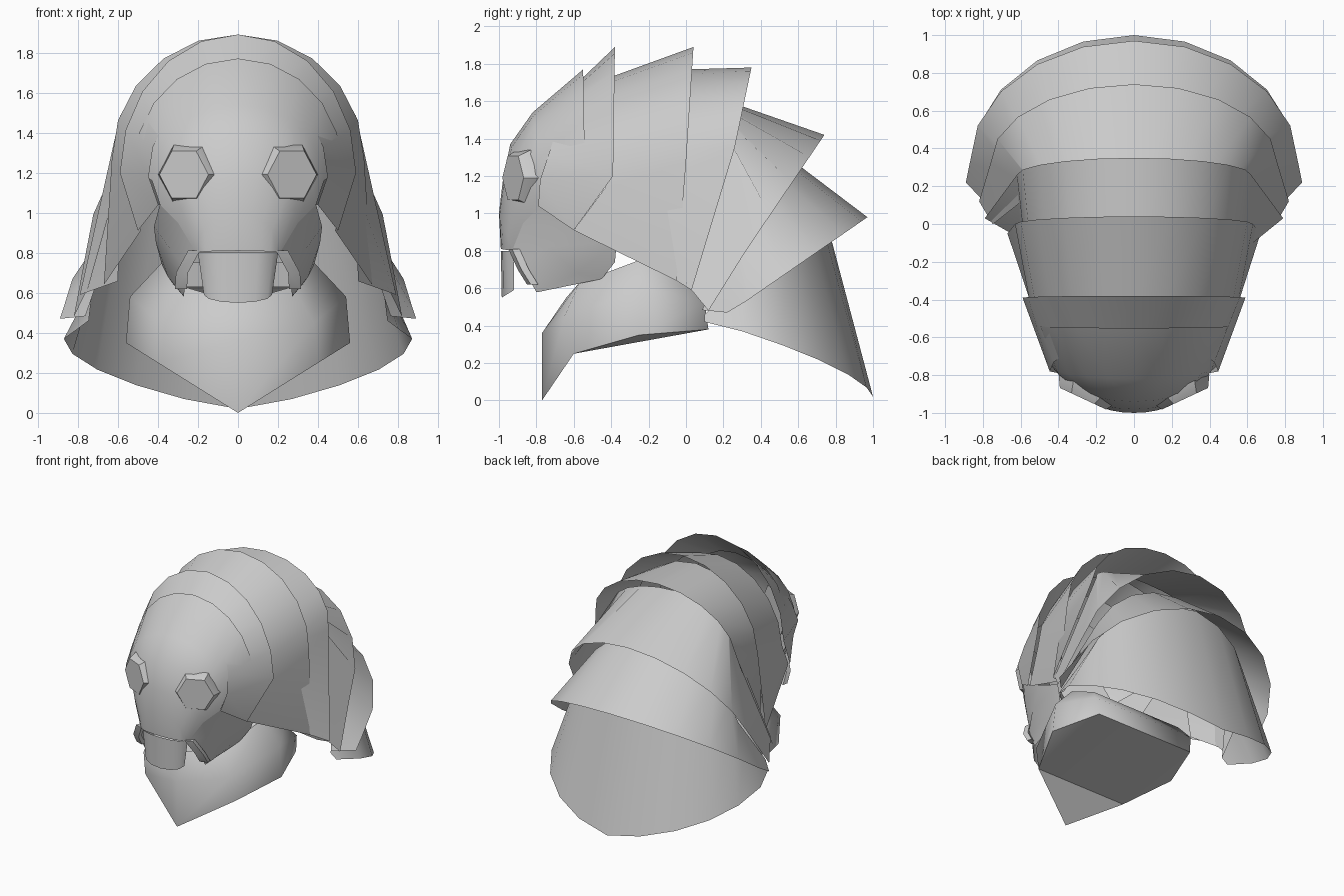
import bpy, bmesh, math
from mathutils import Vector

if "Cube" in bpy.data.objects:
    bpy.data.objects.remove(bpy.data.objects["Cube"])


def arch(top, side, end=None, steps=5, g=1.0):
    """Symmetric elliptical arch from a centre-line (y, z) down to a side point,
    with an optional extra end point below it."""
    half = []
    for i in range(steps + 1):
        a = i / steps * math.pi / 2
        f = 1 - math.cos(a)
        half.append(Vector((side[0] * math.sin(a),
                            top[0] + (side[1] - top[0]) * f,
                            top[1] + (side[2] - top[1]) * f ** g)))
    if end:
        half.append(Vector(end))
    return mirrored(half)


def mirrored(half):
    return [Vector((-p[0], p[1], p[2])) for p in reversed(half[1:])] + [Vector(p) for p in half]


def loft(name, rows, closed=False, caps=False, angle=40):
    bm = bmesh.new()
    vs = [[bm.verts.new(p) for p in r] for r in rows]
    n = len(rows[0])
    for a, b in zip(vs, vs[1:]):
        for i in range(n if closed else n - 1):
            j = (i + 1) % n
            bm.faces.new((a[i], a[j], b[j], b[i]))
    if caps:
        bm.faces.new(vs[0][::-1])
        bm.faces.new(vs[-1])
    bmesh.ops.remove_doubles(bm, verts=bm.verts, dist=0.0005)
    bmesh.ops.recalc_face_normals(bm, faces=bm.faces)
    me = bpy.data.meshes.new(name)
    bm.to_mesh(me)
    bm.free()
    ob = bpy.data.objects.new(name, me)
    bpy.context.collection.objects.link(ob)
    bpy.ops.object.select_all(action='DESELECT')
    ob.select_set(True)
    bpy.context.view_layer.objects.active = ob
    bpy.ops.object.shade_smooth_by_angle(angle=math.radians(angle))
    return ob


def extended(first, last, k=.35):
    """Run a plate further in under the one before it."""
    return [a + (a - b) * k for a, b in zip(first, last)]


# Hood plates: each starts tucked under the previous one and flares out behind.
# front top, rear top, rear side, rear end
plates = [
    ((-.62, 1.66), (-.38, 1.89), (.59, -.39, 1.2), (.5, -.6, .91)),
    ((-.4, 1.73), (.04, 1.89), (.63, 0, 1.27), (.67, -.05, .64)),
    ((0, 1.77), (.35, 1.78), (.62, .26, 1.35), (.79, .03, .59)),
    ((.28, 1.58), (.74, 1.42), (.76, .32, .8), (.82, .12, .48)),
    ((.6, 1.26), (.97, .98), (.87, .32, .53), (.89, .22, .47)),
]
side, end = (.48, -.74, 1.24), (.41, -.79, 1.04)
for i, (front, top, rear_side, rear_end) in enumerate(plates):
    first = arch(front, (side[0] * .93, side[1] - .04, side[2] - .06), (end[0] * .97, end[1], end[2]))
    side, end = rear_side, rear_end
    last = arch(top, side, end)
    loft(f"hood_plate_{i + 1}", [extended(first, last) if i > 1 else first, last])

# Neck guard sweeping down to a low point at the back
first = arch((.78, .85), (.76, .3, .58), (.76, .1, .45))
last = arch((1, .02), (.87, .3, .37), (.8, .1, .42), g=.65)
loft("neck_guard", [extended(first, last), last])

# Mask: nested arches from the crown edge to the mouth
mask = [((-.55, 1.77), (.52, -.54, 1.23)), ((-.82, 1.54), (.43, -.76, 1.16)),
        ((-.94, 1.37), (.39, -.78, 1.04)), ((-.98, 1.17), (.3, -.87, .95)),
        ((-1, 1), (.21, -.93, .8)), ((-.99, .81), (.2, -.93, .8))]
loft("mask", [arch(t, s) for t, s in mask])

# Upper lip plate
loft("lip_plate", [arch((-.99, .8), (.2, -.92, .8), steps=3),
                   arch((-.985, .55), (.17, -.92, .59), steps=3)])

for s, label in ((1, "right"), (-1, "left")):
    # Cheek wall under the hood
    cheek = [[(.21, -.93, .8), (.3, -.87, .95), (.39, -.78, 1.04)],
             [(.26, -.88, .72), (.34, -.74, .82), (.42, -.57, .93)],
             [(.27, -.8, .58), (.35, -.58, .68), (.41, -.37, .85)],
             [(.27, -.79, .58), (.33, -.45, .65), (.38, -.38, .74)]]
    loft("cheek_" + label, [[(s * x, y, z) for x, y, z in r] for r in cheek])

    # Tusk-like strip beside the mouth
    path = [(.22, -.93, .81), (.28, -.88, .7), (.285, -.83, .62)]
    loft("tusk_" + label,
         [[(s * (x + dx), y + dy, z) for dx, dy in ((-.03, -.02), (.03, 0), (.02, .04), (-.03, .02))]
          for x, y, z in path], closed=True, caps=True)

    # Six-sided goggle, turned outward
    t = math.radians(25)
    normal = Vector((s * math.sin(t), -math.cos(t), 0))
    across = Vector((math.cos(t), s * math.sin(t), 0))
    centre = Vector((s * .27, -.925, 1.19))

    def hexagon(r, depth):
        angles = [k * math.pi / 3 for k in range(6)]
        return [centre + normal * depth + across * r * math.cos(a) + Vector((0, 0, r * math.sin(a)))
                for a in angles]

    loft("goggle_" + label, [hexagon(.185, -.13), hexagon(.17, -.06), hexagon(.135, 0)],
         closed=True, caps=True, angle=20)

# Jaw: pointed hexagonal base, narrowing to the top
base = [(0, -.77, 0), (.4, -.6, .25), (.56, -.25, .35), (.43, .12, .38)]
jaw = [base,
       [(0, -.77, .36), (.38, -.65, .45), (.54, -.24, .58), (.45, .1, .52)],
       [(0, -.64, .55), (.27, -.57, .63), (.38, -.25, .75), (.4, .02, .62)]]
loft("jaw_wall", [mirrored(r) for r in jaw], closed=True, angle=75)

# Jaw underside: a pointed front and a flat floor with side wings
l3, l2, l1, tip, r1, r2, r3 = mirrored(base)
loft("jaw_floor", [[l2, l2], [l1, l3], [r1, r3], [r2, r2]])
loft("jaw_point", [[l1, r1], [tip, tip]])
loft("jaw_top", [mirrored(jaw[2])[:3], mirrored(jaw[2])[:3:-1]])
